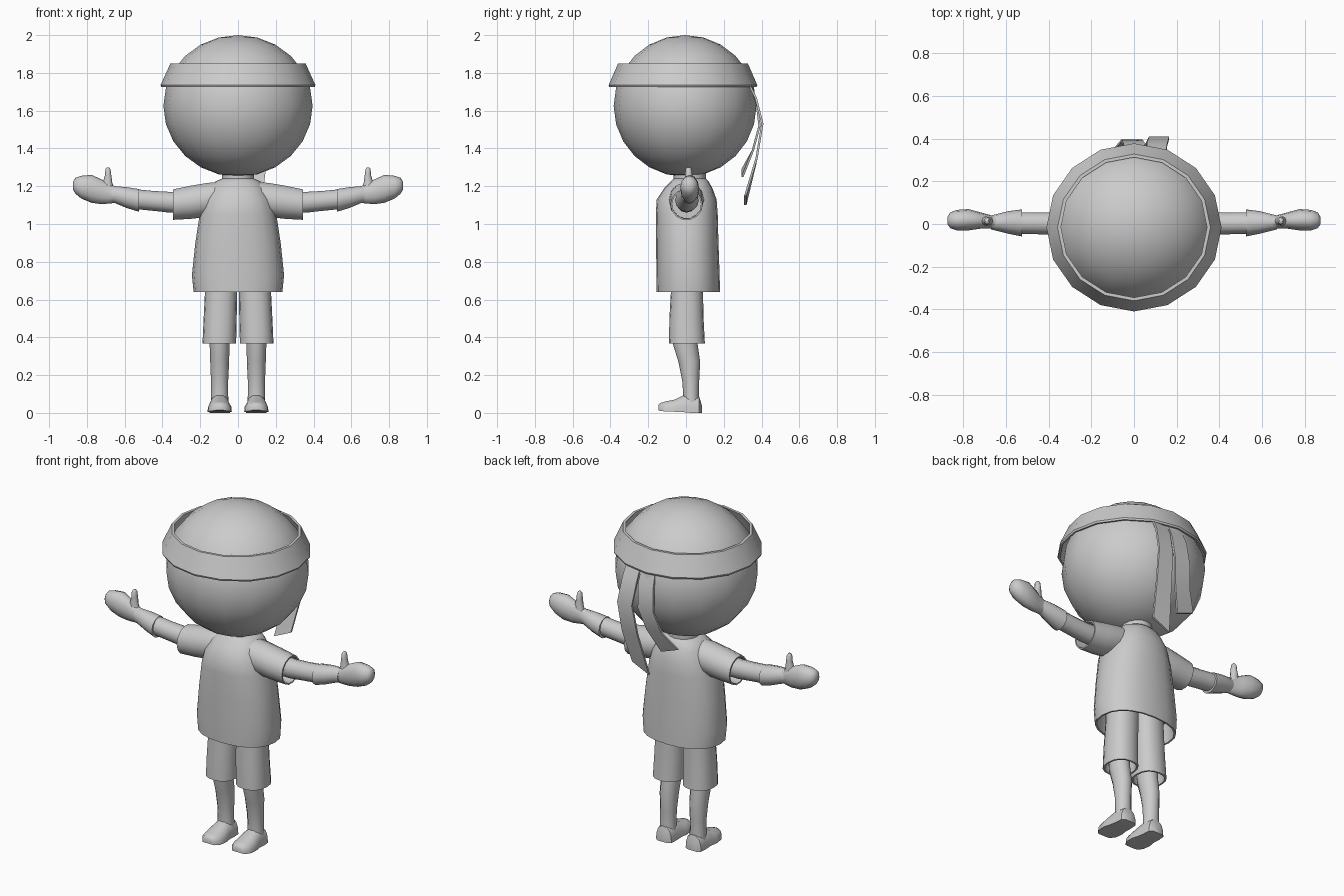
import bpy, bmesh, math
from mathutils import Vector

grey = bpy.data.materials.new("plain_grey")
grey.diffuse_color = (0.6, 0.6, 0.6, 1)


def finish(name, bm, angle=40):
    bmesh.ops.recalc_face_normals(bm, faces=bm.faces)
    me = bpy.data.meshes.new(name)
    bm.to_mesh(me)
    bm.free()
    me.materials.append(grey)
    ob = bpy.data.objects.new(name, me)
    bpy.context.collection.objects.link(ob)
    bpy.ops.object.select_all(action='DESELECT')
    ob.select_set(True)
    bpy.context.view_layer.objects.active = ob
    bpy.ops.object.shade_smooth_by_angle(angle=math.radians(angle))
    return ob


def loft(name, rings, axis='z', n=16, power=2.0, side=1, angle=40):
    """Rings are (position, low a, high a, low b, high b); a, b are x, y or y, z."""
    bm = bmesh.new()
    loops = []
    for p, a0, a1, b0, b1 in rings:
        loop = []
        for i in range(n):
            t = 2 * math.pi * i / n
            c, s = math.cos(t), math.sin(t)
            a = (a0 + a1) / 2 + (a1 - a0) / 2 * math.copysign(abs(c) ** (2 / power), c)
            b = (b0 + b1) / 2 + (b1 - b0) / 2 * math.copysign(abs(s) ** (2 / power), s)
            co = (a, b, p) if axis == 'z' else (p, a, b)
            loop.append(bm.verts.new((co[0] * side, co[1], co[2])))
        loops.append(loop)
    for l0, l1 in zip(loops, loops[1:]):
        for i in range(n):
            j = (i + 1) % n
            bm.faces.new((l0[i], l0[j], l1[j], l1[i]))
    bm.faces.new(loops[0])
    bm.faces.new(loops[-1])
    return finish(name, bm, angle)


def ribbon(name, path, tip):
    """Path points are (x left, x right, y, z); tip slants the cut end."""
    bm = bmesh.new()
    rows = []
    for k, (x0, x1, y, z) in enumerate(path):
        d = tip if k == len(path) - 1 else 0
        rows.append([bm.verts.new(c) for c in ((x0, y, z), (x1, y, z + d),
                                               (x1, y - 0.012, z + d), (x0, y - 0.012, z))])
    for r0, r1 in zip(rows, rows[1:]):
        for i in range(4):
            j = (i + 1) % 4
            bm.faces.new((r0[i], r0[j], r1[j], r1[i]))
    bm.faces.new(rows[0])
    bm.faces.new(rows[-1])
    return finish(name, bm, 30)


# head
bm = bmesh.new()
bmesh.ops.create_uvsphere(bm, u_segments=16, v_segments=12, radius=1)
for v in bm.verts:
    v.co = Vector((v.co.x * 0.395, v.co.y * 0.378 - 0.005, 1.625 + v.co.z * 0.375))
finish("head", bm, 60)

# headband: closed ring swept from a slanted profile
bm = bmesh.new()
profile = [(0.410, 1.735), (0.358, 1.85), (0.342, 1.85), (0.396, 1.725), (0.406, 1.725)]
rows = []
for i in range(16):
    t = 2 * math.pi * i / 16
    rows.append([bm.verts.new((r * math.cos(t), r * 0.96 * math.sin(t) - 0.016, z))
                 for r, z in profile])
for i in range(16):
    r0, r1 = rows[i], rows[(i + 1) % 16]
    for k in range(5):
        m = (k + 1) % 5
        bm.faces.new((r0[k], r1[k], r1[m], r0[m]))
finish("headband", bm, 30)

# headband tails
ribbon("long_tail", [(0.06, 0.15, 0.335, 1.75), (0.06, 0.155, 0.375, 1.67),
                     (0.07, 0.165, 0.41, 1.53), (0.055, 0.155, 0.38, 1.35),
                     (0.02, 0.13, 0.32, 1.10)], 0.05)
ribbon("short_tail", [(-0.04, 0.05, 0.345, 1.74), (-0.05, 0.05, 0.38, 1.65),
                      (-0.06, 0.04, 0.395, 1.52), (-0.09, 0.01, 0.36, 1.39),
                      (-0.16, -0.05, 0.305, 1.29)], -0.04)

# neck
loft("neck", [(1.18, -0.085, 0.085, -0.065, 0.105), (1.3, -0.085, 0.085, -0.065, 0.105)])

# shirt body with a hollow hem
loft("shirt", [(0.76, -0.22, 0.22, -0.14, 0.16), (0.64, -0.225, 0.225, -0.145, 0.17),
               (0.64, -0.235, 0.235, -0.155, 0.18), (0.73, -0.244, 0.244, -0.157, 0.178),
               (0.9, -0.226, 0.226, -0.158, 0.172), (1.05, -0.203, 0.203, -0.16, 0.168),
               (1.13, -0.18, 0.18, -0.155, 0.162), (1.19, -0.145, 0.145, -0.115, 0.14),
               (1.225, -0.12, 0.12, -0.08, 0.12), (1.24, -0.085, 0.085, -0.066, 0.106)],
     n=20, power=2.3, angle=50)

for side, tag in ((-1, "left"), (1, "right")):
    # sleeve with an open cuff
    loft(tag + "_sleeve", [(0.10, -0.085, 0.09, 1.06, 1.225), (0.16, -0.09, 0.095, 1.035, 1.22),
                           (0.25, -0.088, 0.092, 1.025, 1.205), (0.345, -0.082, 0.088, 1.02, 1.185),
                           (0.345, -0.074, 0.08, 1.028, 1.177), (0.27, -0.074, 0.08, 1.03, 1.18)],
         'x', 14, side=side)
    # upper arm and forearm
    loft(tag + "_upper_arm", [(0.26, -0.05, 0.055, 1.06, 1.175), (0.36, -0.05, 0.055, 1.06, 1.17),
                              (0.45, -0.048, 0.055, 1.07, 1.175), (0.55, -0.045, 0.055, 1.08, 1.185)],
         'x', 12, side=side)
    loft(tag + "_forearm", [(0.525, -0.058, 0.068, 1.065, 1.185), (0.59, -0.045, 0.06, 1.085, 1.195),
                            (0.65, -0.03, 0.045, 1.11, 1.2), (0.67, -0.025, 0.04, 1.115, 1.195)],
         'x', 12, side=side)
    # hand
    loft(tag + "_hand", [(0.63, -0.02, 0.04, 1.12, 1.195), (0.665, -0.02, 0.04, 1.11, 1.205),
                         (0.72, -0.022, 0.055, 1.105, 1.235), (0.775, -0.03, 0.07, 1.112, 1.26),
                         (0.83, -0.03, 0.066, 1.135, 1.255), (0.86, -0.02, 0.055, 1.16, 1.245),
                         (0.873, -0.002, 0.035, 1.18, 1.225)], 'x', 12, side=side, angle=60)
    # thumb
    loft(tag + "_thumb", [(1.17, 0.645, 0.735, -0.012, 0.042), (1.215, 0.665, 0.717, -0.008, 0.036),
                          (1.26, 0.671, 0.704, -0.005, 0.034), (1.29, 0.675, 0.702, -0.003, 0.03),
                          (1.3, 0.681, 0.696, 0.005, 0.022)], n=8, side=side, angle=60)
    # shorts leg with an open hem
    loft(tag + "_shorts_leg", [(0.44, 0.02, 0.175, -0.078, 0.088), (0.367, 0.02, 0.178, -0.08, 0.09),
                               (0.367, 0.01, 0.188, -0.09, 0.1), (0.5, 0.007, 0.182, -0.088, 0.093),
                               (0.64, 0.004, 0.175, -0.08, 0.09), (0.77, 0.0, 0.17, -0.08, 0.09)],
         n=16, power=2.3, side=side)
    # lower leg, ending in the ankle
    loft(tag + "_lower_leg", [(0.45, 0.04, 0.155, -0.075, 0.055), (0.36, 0.045, 0.15, -0.068, 0.062),
                              (0.27, 0.047, 0.147, -0.04, 0.075), (0.17, 0.052, 0.143, -0.02, 0.07),
                              (0.1, 0.052, 0.143, -0.015, 0.068), (0.03, 0.05, 0.145, -0.015, 0.072)],
         n=12, side=side)
    # foot, built from heel to toe along y
    bm = bmesh.new()
    sections = [(0.084, 0.03, 0.0, 0.04), (0.07, 0.05, 0.0, 0.085), (0.025, 0.053, 0.0, 0.1),
                (-0.015, 0.055, 0.004, 0.092), (-0.06, 0.064, 0.006, 0.07),
                (-0.11, 0.06, 0.008, 0.06), (-0.138, 0.04, 0.01, 0.052), (-0.146, 0.022, 0.014, 0.042)]
    shape = [(-1, 0), (-0.97, 0.4), (-0.75, 0.8), (-0.3, 1), (0.3, 1), (0.75, 0.8), (0.97, 0.4), (1, 0)]
    rows = [[bm.verts.new(((0.097 + u * w) * side, y, z0 + v * (z1 - z0))) for u, v in shape]
            for y, w, z0, z1 in sections]
    for r0, r1 in zip(rows, rows[1:]):
        for i in range(8):
            j = (i + 1) % 8
            bm.faces.new((r0[i], r0[j], r1[j], r1[i]))
    bm.faces.new(rows[0])
    bm.faces.new(rows[-1])
    finish(tag + "_foot", bm, 50)
